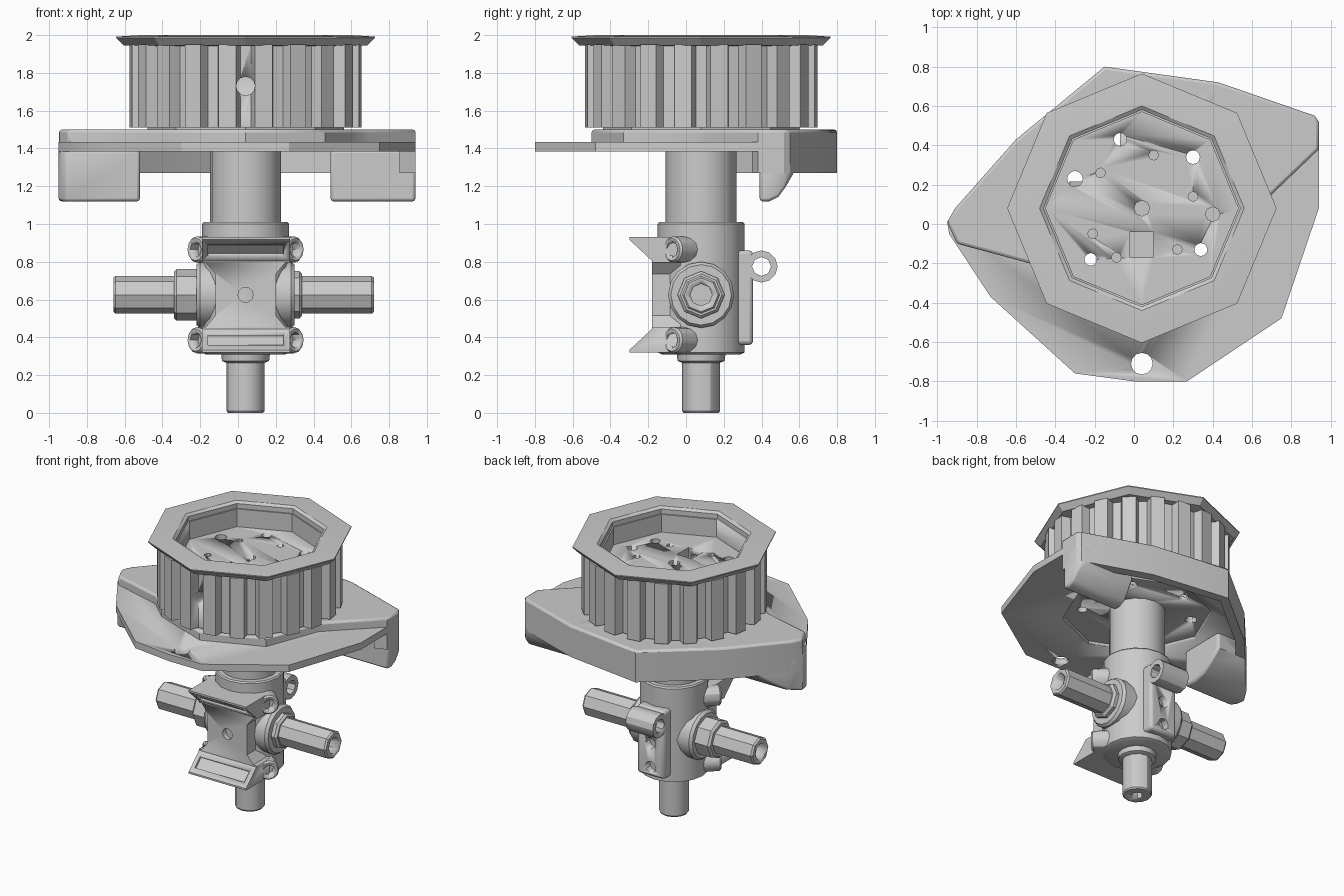
import bpy, bmesh, math
from mathutils import Vector, Matrix

if "Cube" in bpy.data.objects:
    bpy.data.objects.remove(bpy.data.objects["Cube"], do_unlink=True)

CX, CY = 0.04, 0.08          # main axis
ROD_Z = 0.625                # cross axis height


def finish(name, bm, smooth=True):
    bmesh.ops.recalc_face_normals(bm, faces=bm.faces)
    mesh = bpy.data.meshes.new(name)
    bm.to_mesh(mesh)
    bm.free()
    ob = bpy.data.objects.new(name, mesh)
    bpy.context.collection.objects.link(ob)
    if smooth:
        activate(ob)
        bpy.ops.object.shade_smooth_by_angle(angle=math.radians(30))
    return ob


def activate(ob):
    bpy.ops.object.select_all(action='DESELECT')
    ob.select_set(True)
    bpy.context.view_layer.objects.active = ob


def loft(name, loops, closed=False):
    """Skin a list of equal-length loops; cap the ends unless closed."""
    bm = bmesh.new()
    rows = [[bm.verts.new(p) for p in loop] for loop in loops]
    n = len(rows[0])
    pairs = list(zip(rows, rows[1:]))
    if closed:
        pairs.append((rows[-1], rows[0]))
    else:
        bm.faces.new(rows[0])
        bm.faces.new(rows[-1])
    for a, b in pairs:
        for i in range(n):
            j = (i + 1) % n
            bm.faces.new((a[i], a[j], b[j], b[i]))
    return finish(name, bm)


def turned(name, rings, origin=(CX, CY, 0), axis=(0, 0, 1), sides=16, closed=False):
    """Rings of (radius, distance along axis)."""
    quat = Vector(axis).to_track_quat('Z', 'Y')
    loops = []
    for r, t in rings:
        loops.append([Vector(origin) + quat @ Vector((r * math.cos(a), r * math.sin(a), t))
                      for a in (math.tau * k / sides for k in range(sides))])
    return loft(name, loops, closed)


def prism(name, pts, lo, hi, plane="xy"):
    place = {"xy": lambda p, t: (p[0], p[1], t),
             "xz": lambda p, t: (p[0], t, p[1]),
             "yz": lambda p, t: (t, p[0], p[1])}[plane]
    return loft(name, [[place(p, t) for p in pts] for t in (lo, hi)])


def box(name, centre, size, tilt=0):
    bm = bmesh.new()
    bmesh.ops.create_cube(bm, size=1, matrix=Matrix.Translation(centre)
                          @ Matrix.Rotation(tilt, 4, 'X') @ Matrix.Diagonal((*size, 1)))
    return finish(name, bm)


def combine(ob, other, op='DIFFERENCE', keep=False):
    other.hide_render = True
    mod = ob.modifiers.new("cut", 'BOOLEAN')
    mod.operation, mod.solver, mod.object = op, 'EXACT', other
    activate(ob)
    bpy.ops.object.modifier_apply(modifier=mod.name)
    if not keep:
        bpy.data.objects.remove(other, do_unlink=True)


def drill(ob, r, origin, axis, depth, sides=12):
    combine(ob, turned("drill_cutter", [(r, -0.02), (r, depth)], origin, axis, sides))


def bevel(ob, width):
    mod = ob.modifiers.new("edge", 'BEVEL')
    mod.width, mod.segments, mod.limit_method = width, 2, 'ANGLE'
    mod.angle_limit = math.radians(50)
    activate(ob)
    bpy.ops.object.modifier_apply(modifier=mod.name)


# Toothed pulley
TEETH = 20
profile = []
for k in range(TEETH):
    for frac, r in ((-0.24, 0.617), (0.24, 0.617), (0.34, 0.555), (0.66, 0.555)):
        a = math.tau * (k + 0.5 + frac) / TEETH
        profile.append((CX + r * math.cos(a), CY + r * math.sin(a)))
pulley = prism("pulley", profile, 1.51, 1.95)
combine(pulley, turned("recess_cutter", [(0.49, 1.82), (0.49, 2.1)], sides=8))
combine(pulley, box("nut_cutter", (CX, -0.105, 1.72), (0.12, 0.13, 0.25)))
drill(pulley, 0.05, (CX, -0.7, 1.73), (0, 1, 0), 0.6)
flange = turned("pulley_flange", [(0.5, 1.94), (0.645, 1.945), (0.685, 1.985), (0.685, 1.992),
                                  (0.56, 2.0), (0.52, 2.0), (0.5, 1.985)], sides=8, closed=True)
spacer = turned("pulley_spacer", [(0.52, 1.49), (0.52, 1.512)], sides=8)

# Belt guard plate: thin disc with a thicker rear part
back = [(0.94, 0.38), (0.94, 0.52), (0.92, 0.55), (0.43, 0.72), (-0.15, 0.80),
        (-0.6, 0.43), (-0.91, 0.08), (-0.95, 0.01)]
front = [(-0.94, -0.05), (-0.73, -0.37), (-0.3, -0.76), (0, -0.8), (0.27, -0.8),
         (0.75, -0.48), (0.94, 0.08)]
step = [(-0.9, -0.1), (-0.53, -0.2), (-0.38, -0.34), (CX, -0.5), (0.46, -0.33),
        (0.61, 0.06), (0.7, 0.15)]
plate = prism("guard_plate", back + front, 1.385, 1.435)
raised = prism("guard_raised_back", back + step, 1.387, 1.5)
bevel(raised, 0.015)
drill(plate, 0.055, (CX, -0.71, 1.3), (0, 0, 1), 0.3)
combine(plate, turned("underside_cutter", [(0.5, 1.3), (0.5, 1.41)], sides=8))
combine(raised, turned("underside_cutter", [(0.5, 1.3), (0.5, 1.41)], sides=8))

# Holes through pulley and plate, and blind holes in the pulley floor
for x, y, r in ((-0.07, 0.43, 0.033), (0.3, 0.34, 0.035), (-0.3, 0.23, 0.04),
                (0.34, -0.13, 0.033), (-0.22, -0.18, 0.032)):
    for part in (pulley, plate, raised, spacer):
        drill(part, r, (x, y, 1.3), (0, 0, 1), 0.6)
for x, y, r in ((0.4, 0.05, 0.037), (0.1, 0.35, 0.025), (-0.17, 0.26, 0.025), (0.3, 0.14, 0.025),
                (0.22, -0.13, 0.025), (-0.09, -0.17, 0.025), (-0.21, -0.05, 0.025),
                (CX, CY, 0.04)):
    drill(pulley, r, (x, y, 1.84), (0, 0, -1), 0.14, 8)

# Rear skirt and the two hanging side tabs
inner = [(x * 0.91, 0.05 + (y - 0.05) * 0.91) for x, y in reversed(back)]
prism("guard_skirt", back + inner, 1.27, 1.39)
hull = prism("outline_helper", back + front, 1.0, 1.42)
for name, x0, x1, y0, scale in (("right_tab", 0.49, 0.96, 0.39, 1), ("left_tab", -0.96, -0.52, -0.09, 1.9)):
    shape = [(y0 + d * scale, z) for d, z in ((0, 1.39), (0, 1.12), (0.05, 1.12), (0.1, 1.145),
                                              (0.14, 1.2), (0.18, 1.27), (0.18, 1.39))]
    tab = prism(name, shape, x0, x1, "yz")
    combine(tab, hull, 'INTERSECT', keep=True)
    bevel(tab, 0.015)
bpy.data.objects.remove(hull, do_unlink=True)

# Central column
turned("upper_shaft", [(0.188, 1.0), (0.188, 1.42)])
turned("body", [(0.21, 0.31), (0.23, 0.32), (0.23, 1.0), (0.222, 1.01)])
turned("lower_neck", [(0.1, 0.265), (0.125, 0.275), (0.13, 0.32)])
lower = turned("lower_rod", [(0.093, 0), (0.1, 0.01), (0.1, 0.3)], sides=12)
drill(lower, 0.04, (CX, CY, 0), (0, 0, 1), 0.12, 8)

# Cross rods, with bosses and collars
turned("cross_boss", [(0.16, -0.22), (0.175, -0.2), (0.175, 0.28), (0.16, 0.3)],
       (0, CY, ROD_Z), (1, 0, 0))
for name, side, tip, collar, r in (("left", 1, 0.72, (0.28, 0.34), 0.125),
                                   ("right", -1, 0.66, (0.23, 0.34), 0.137)):
    origin, axis = (0, CY, ROD_Z), (side, 0, 0)
    rod = turned(name + "_rod", [(0.1, 0.15), (0.1, tip - 0.012), (0.09, tip)], origin, axis, 8)
    drill(rod, 0.058, (side * tip, CY, ROD_Z), (-side, 0, 0), 0.15, 8)
    a, b = collar
    turned(name + "_collar", [(r, a - 0.08), (r, a), (r, b - 0.015), (r - 0.015, b)], origin, axis, 8)

# Front bracket with two wedge lips
half = [(-0.03, 0.305), (-0.30, 0.305), (-0.30, 0.292), (-0.18, 0.18)]
wedge = [(y, ROD_Z + z) for y, z in half] + [(y, ROD_Z - z) for y, z in reversed(half)]
bracket = prism("front_bracket", wedge, CX - 0.23, CX + 0.235, "yz")
for s in (-1, 1):
    waist = [(CX + s * x, ROD_Z + z) for x, z in ((0.3, 0.17), (0.21, 0.17), (0.16, 0.11),
                                                  (0.16, -0.11), (0.21, -0.17), (0.3, -0.17))]
    combine(bracket, prism("waist_cutter", waist, -0.5, 0.1, "xz"))
    slot = box("slot_cutter", (CX, -0.24, ROD_Z + s * 0.236), (0.4, 0.085, 0.03), -s * 0.75)
    combine(bracket, slot)
drill(bracket, 0.04, (CX, -0.2, ROD_Z), (0, 1, 0), 0.06)

# Four angled screw bosses
for sx, side in ((-1, "right"), (1, "left")):
    for sz, level in ((-1, "lower"), (1, "upper")):
        axis = Vector((sx * 0.7, -0.7, 0)).normalized()
        tip = Vector((CX + sx * 0.265, -0.075, ROD_Z + sz * 0.24))
        boss = turned(f"{level}_{side}_screw_boss", [(0.07, -0.17), (0.07, -0.012), (0.06, 0)],
                      tip, axis, 12)
        drill(boss, 0.042, tip, -axis, 0.06, 8)

# Rear clamp with an eye
clamp = box("rear_clamp", (CX, 0.29, 0.61), (0.22, 0.13, 0.5))
bevel(clamp, 0.02)
eye = turned("rear_eye", [(0.085, -0.07), (0.085, 0.15)], (0, 0.4, 0.775), (1, 0, 0), 12)
for part in (clamp, eye):
    drill(part, 0.05, (-0.2, 0.4, 0.775), (1, 0, 0), 0.5, 8)
for z in (0.43, 0.6):
    drill(clamp, 0.04, (CX, 0.355, z), (0, -1, 0), 0.06)
